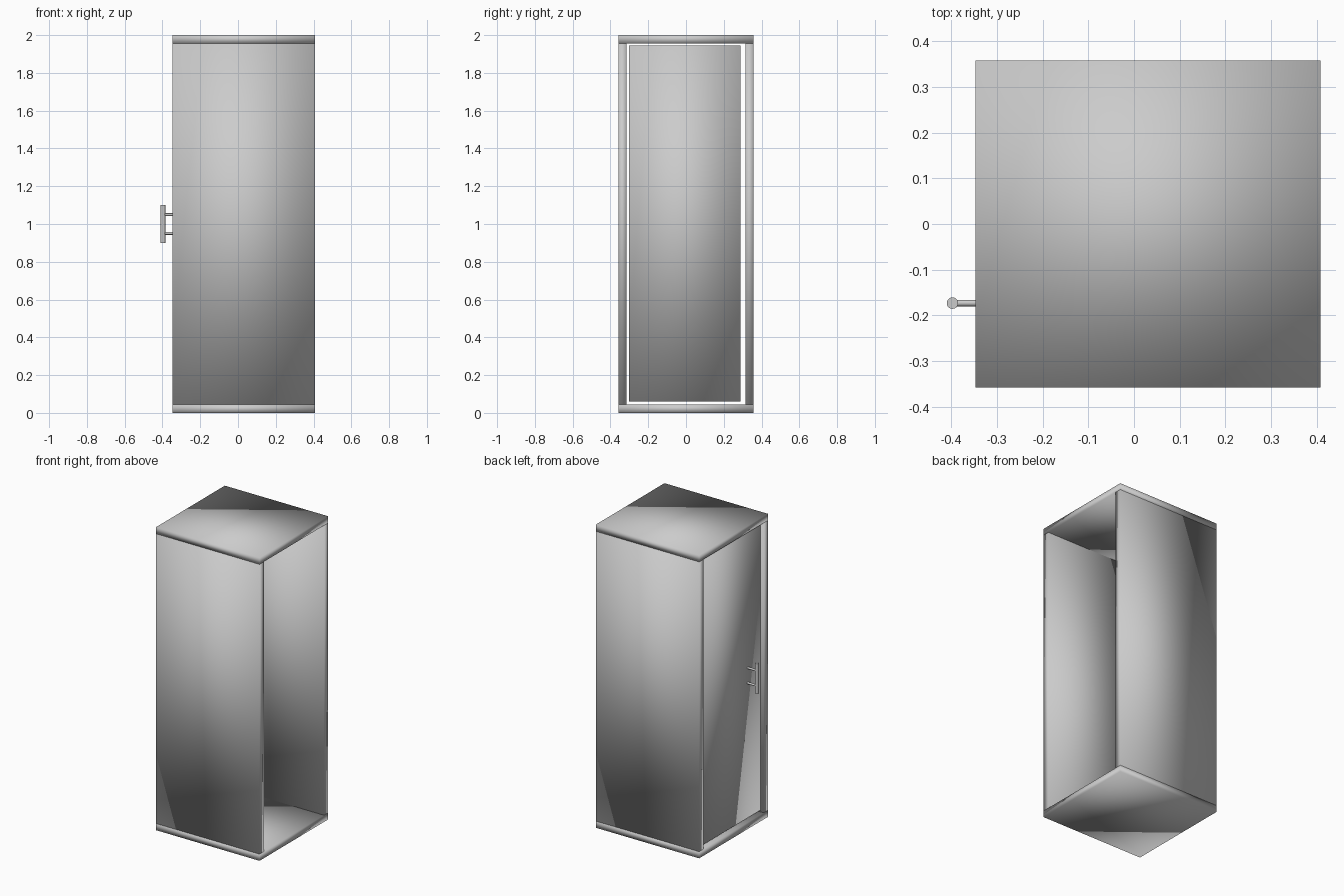
import bpy
import math

cube = bpy.data.objects.get("Cube")
if cube:
    bpy.data.objects.remove(cube, do_unlink=True)

# One plain grey finish for the whole cabinet
grey = bpy.data.materials.new("plain grey")
grey.use_nodes = True
colour = (0.6, 0.6, 0.6, 1)
grey.diffuse_color = colour
grey.node_tree.nodes["Principled BSDF"].inputs["Base Color"].default_value = colour


def box(name, x, y, z):
    """Soft-shaded board spanning the given (low, high) ranges."""
    mid = [(a + b) / 2 for a, b in (x, y, z)]
    bpy.ops.mesh.primitive_cube_add(size=1, location=mid)
    ob = bpy.context.object
    ob.name = name
    ob.scale = [b - a for a, b in (x, y, z)]
    bpy.ops.object.transform_apply(location=False, rotation=False, scale=True)
    ob.data.materials.append(grey)
    bpy.ops.object.shade_smooth()
    return ob


def rod(name, radius, length, centre, tilt=0):
    bpy.ops.mesh.primitive_cylinder_add(vertices=24, radius=radius, depth=length,
                                        location=centre, rotation=(0, tilt, 0))
    ob = bpy.context.object
    ob.name = name
    ob.data.materials.append(grey)
    bpy.ops.object.shade_smooth_by_angle()
    return ob


X = (-0.347, 0.408)
HALF, BOARD, HEIGHT = 0.358, 0.044, 2.0

# Floor and roof boards
box("floor_board", X, (-HALF, HALF), (0, BOARD))
box("roof_board", X, (-HALF, HALF), (HEIGHT - BOARD, HEIGHT))

# Front and back walls, leaving the +x side open
for name, s in (("front_wall", -1), ("back_wall", 1)):
    box(name, X, sorted((s * HALF, s * (HALF - BOARD))), (BOARD, HEIGHT - BOARD))

# Door, set slightly inside its opening with a gap all round
box("door", (-0.33, -0.30), (-0.303, 0.288), (0.06, 1.944))

# Bar handle on two posts
Y = -0.173
rod("handle_bar", 0.0125, 0.2, (-0.397, Y, 1.0))
for name, z in (("upper_handle_post", 1.05), ("lower_handle_post", 0.95)):
    rod(name, 0.007, 0.075, (-0.3575, Y, z), math.pi / 2)
